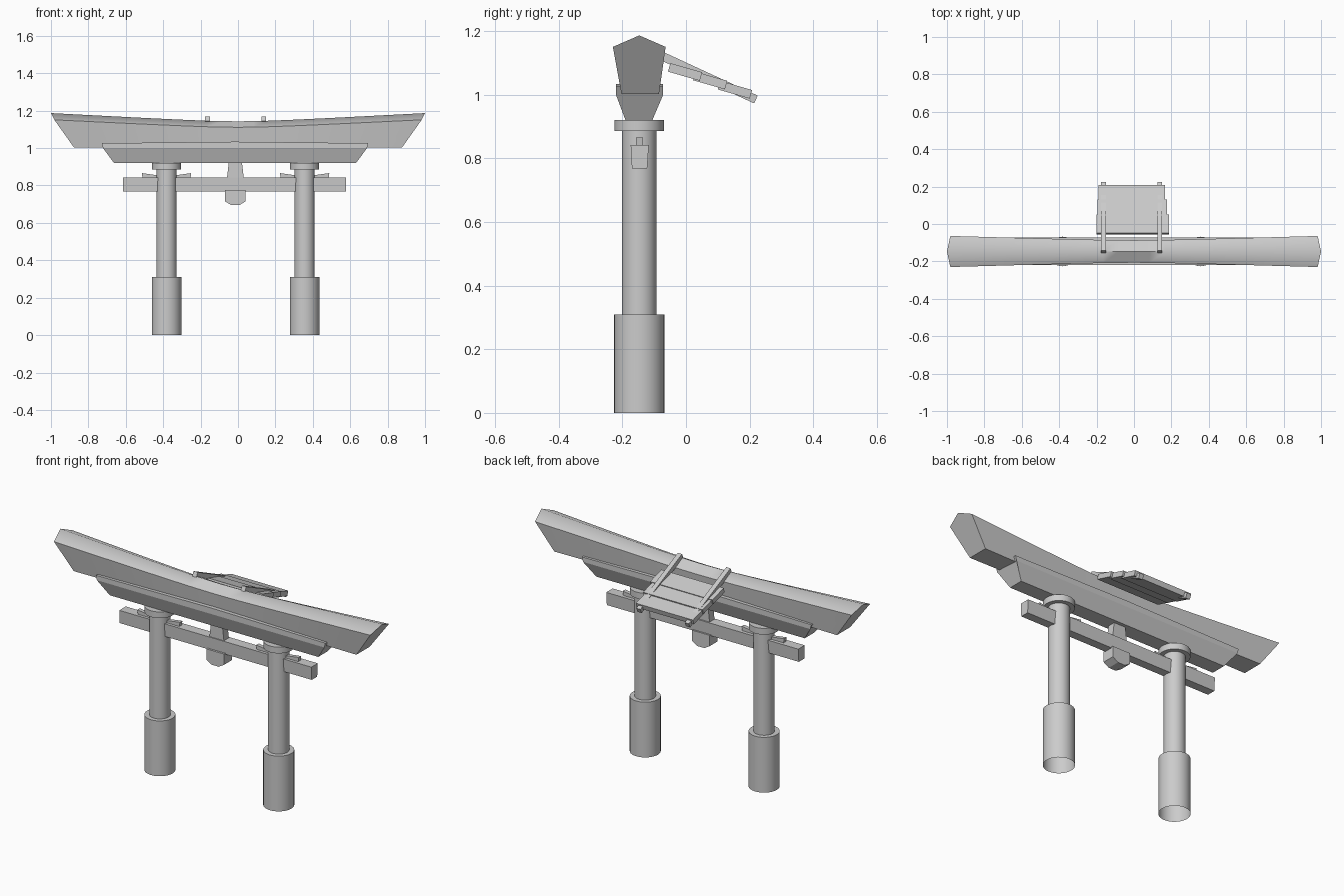
import bpy, bmesh, math

if "Cube" in bpy.data.objects:
    bpy.data.objects.remove(bpy.data.objects["Cube"])

YC = -0.147          # depth of the gate's centre plane
XC = -0.014          # middle of the two pillars
PILLARS = (-0.382, 0.356)


def finish(name, bm, angle=None):
    bmesh.ops.recalc_face_normals(bm, faces=bm.faces)
    me = bpy.data.meshes.new(name)
    bm.to_mesh(me)
    bm.free()
    ob = bpy.data.objects.new(name, me)
    bpy.context.collection.objects.link(ob)
    if angle:
        bpy.ops.object.select_all(action='DESELECT')
        ob.select_set(True)
        bpy.context.view_layer.objects.active = ob
        bpy.ops.object.shade_smooth_by_angle(angle=math.radians(angle))
    return ob


def loft(name, rings, angle=None):
    """Skin a list of equal-length closed cross-sections and cap both ends."""
    bm = bmesh.new()
    vs = [[bm.verts.new(p) for p in r] for r in rings]
    n = len(rings[0])
    for a, b in zip(vs, vs[1:]):
        for i in range(n):
            j = (i + 1) % n
            bm.faces.new((a[i], a[j], b[j], b[i]))
    bm.faces.new(vs[0])
    bm.faces.new(vs[-1])
    return finish(name, bm, angle)


def tube(name, x, r, z0, z1, bottom=True):
    """Upright cylinder, optionally open underneath."""
    bm = bmesh.new()
    bmesh.ops.create_cone(bm, cap_ends=True, segments=32, radius1=r, radius2=r, depth=z1 - z0)
    if not bottom:
        low = [f for f in bm.faces if f.normal.z < -0.9]
        bmesh.ops.delete(bm, geom=low, context='FACES_ONLY')
    ob = finish(name, bm, 30)
    ob.location = (x, YC, (z0 + z1) / 2)
    return ob


def extrude_y(name, profile, half):
    return loft(name, [[(x, YC + s * half, z) for x, z in profile] for s in (-1, 1)])


def extrude_x(name, profile, x0, x1):
    return loft(name, [[(x, y, z) for y, z in profile] for x in (x0, x1)])


# Pillars with sleeve bases, collars and wedges
for side, x in zip(("left", "right"), PILLARS):
    tube(side + "_pillar_base", x, 0.079, 0, 0.31, bottom=False)
    tube(side + "_pillar", x, 0.054, 0.305, 0.90)
    tube(side + "_pillar_collar", x, 0.078, 0.886, 0.921)
    for s in (-1, 1):
        wedge = [(x + s * a, z) for a, z in
                 ((0.03, 0.838), (0.128, 0.838), (0.132, 0.866), (0.03, 0.852))]
        extrude_y(side + "_wedge", wedge, 0.011)

# Tie beam
extrude_x("tie_beam", [(YC - 0.023, 0.769), (YC + 0.025, 0.769),
                       (YC + 0.030, 0.842), (YC - 0.027, 0.842)], -0.615, 0.577)

# Centre strut and its hanging tail
extrude_y("centre_strut", [(XC - 0.045, 0.84), (XC + 0.045, 0.84),
                           (XC + 0.035, 0.925), (XC - 0.035, 0.925)], 0.022)
extrude_y("strut_tail", [(XC - 0.055, 0.775), (XC - 0.055, 0.715), (XC - 0.022, 0.695),
                         (XC + 0.022, 0.695), (XC + 0.055, 0.715), (XC + 0.055, 0.775)], 0.035)

# Second lintel: flared section, slanted ends, slightly crowned top
def lintel_ring(k):
    lift = 0.008 * (1 - abs(k))
    sec = [(-0.043, 0.92, 0.647), (-0.073, 1.0, 0.706), (-0.073, 1.026 + lift, 0.712),
           (0.075, 1.026 + lift, 0.712), (0.075, 1.0, 0.706), (0.041, 0.92, 0.647)]
    return [(-0.016 + k * hx, YC + y, z) for y, z, hx in sec]

loft("lower_lintel", [lintel_ring(k) for k in (-1, -0.5, 0, 0.5, 1)])

# Curved top lintel: pentagon section that swells and rises towards the ends
def roof_ring(k):
    a = abs(k)
    t = math.sqrt(a * a + 0.04) - 0.2        # rounded sag, straight tails
    t /= math.sqrt(1.04) - 0.2
    eave = 0.060 + 0.023 * t
    ez, rz = 1.111 + 0.040 * t, 1.143 + 0.044 * t
    sec = [(-0.048 - 0.008 * t, 1.003, 0.877), (-eave, ez, 0.982), (0, rz, 1.0),
           (eave, ez, 0.982), (0.050 + 0.012 * t, 1.003, 0.877)]
    return [(k * hx, YC + y, z) for y, z, hx in sec]

loft("top_lintel", [roof_ring(i / 12) for i in range(-12, 13)], 55)

# Awning behind: two sloping rails over three overlapping planks
def slab(y, z, length, thick, deg):
    """Side profile of a tilted board from its upper inner corner."""
    c, s = math.cos(math.radians(deg)), math.sin(math.radians(deg))
    return [(y, z), (y + length * c, z - length * s),
            (y + length * c - thick * s, z - length * s - thick * c),
            (y - thick * s, z - thick * c)]

for side, x in (("left", -0.163), ("right", 0.138)):
    extrude_x(side + "_awning_rail", slab(-0.143, 1.168, 0.406, 0.027, 24.8), x - 0.013, x + 0.013)

PLANKS = ((-0.049, 1.100, -0.200, 0.187), (0.030, 1.073, -0.194, 0.176), (0.108, 1.044, -0.189, 0.166))
for i, (y, z, x0, x1) in enumerate(PLANKS):
    extrude_x("awning_plank_%d" % (i + 1), slab(y, z, 0.104, 0.028, 16), x0, x1)
